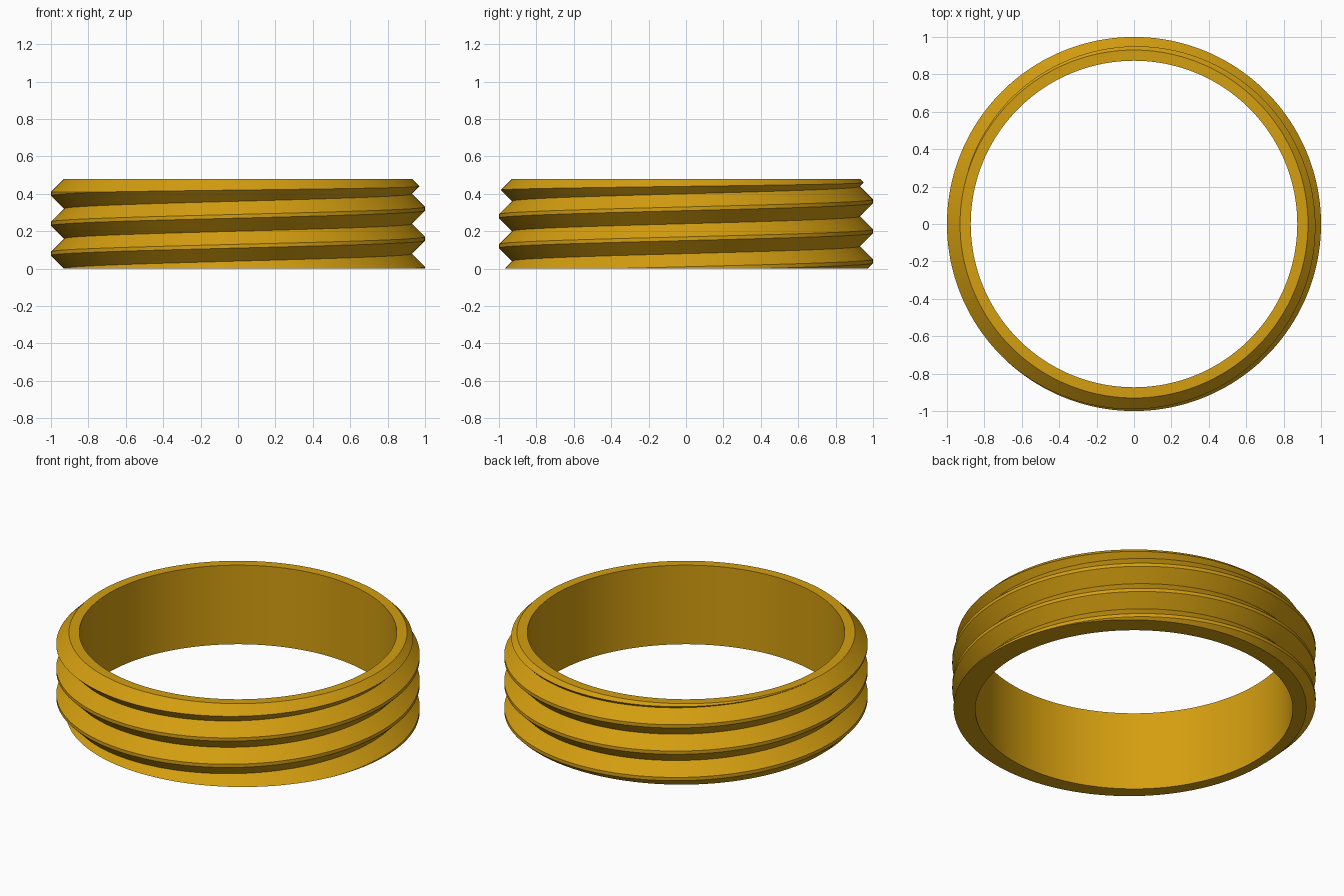
import bpy, bmesh, math

if "Cube" in bpy.data.objects:
    bpy.data.objects.remove(bpy.data.objects["Cube"])

N = 160                       # columns around the ring
PITCH, H = 0.16, 0.48         # thread pitch, ring height
R_IN, R_ROOT, R_CREST = 0.873, 0.93, 1.0
FLAT = 0.01                   # half width of the flat crest


def thread_radius(z, t):
    """Radius of the helical thread at height z and turn fraction t."""
    d = abs((z / PITCH - t + 0.5) % 1.0 - 0.5) * PITCH
    return min(R_CREST, R_CREST - (d - FLAT))


def column(t):
    """Closed (radius, z) section at turn fraction t."""
    # height where the thread meets the 45 degree chamfer of the top rim
    root = (2.5 + t) * PITCH if t <= 0.5 else (1.5 + t) * PITCH
    meet = max(H - (R_CREST - R_ROOT), (root + H) / 2)
    pts = [(R_IN, 0.0)]
    for k in range(-1, 4):
        centre = (k + t) * PITCH
        for off in (-FLAT, FLAT, PITCH / 2):
            z = min(max(centre + off, 0.0), meet)
            pts.append((thread_radius(z, t), z))
    pts += [(R_ROOT, H), (R_IN, H)]
    return pts


# Threaded ring: helical outer wall, chamfered top rim, plain bore
bm = bmesh.new()
cols = []
for i in range(N + 1):
    a = 2 * math.pi * i / N
    cols.append([bm.verts.new((r * math.cos(a), r * math.sin(a), z))
                 for r, z in column(i / N)])
for a, b in zip(cols, cols[1:]):
    for j in range(len(a)):
        k = (j + 1) % len(a)
        bm.faces.new((a[j], b[j], b[k], a[k]))
bmesh.ops.remove_doubles(bm, verts=bm.verts[:], dist=1e-4)
bmesh.ops.recalc_face_normals(bm, faces=bm.faces[:])

mesh = bpy.data.meshes.new("threaded_ring")
bm.to_mesh(mesh)
bm.free()
ring = bpy.data.objects.new("threaded_ring", mesh)
bpy.context.collection.objects.link(ring)

gold = bpy.data.materials.new("gold")
gold.diffuse_color = (0.658, 0.342, 0.005, 1)
gold.use_nodes = True
gold.node_tree.nodes["Principled BSDF"].inputs["Base Color"].default_value = gold.diffuse_color
mesh.materials.append(gold)

bpy.context.view_layer.objects.active = ring
ring.select_set(True)
bpy.ops.object.shade_smooth_by_angle(angle=math.radians(30))
